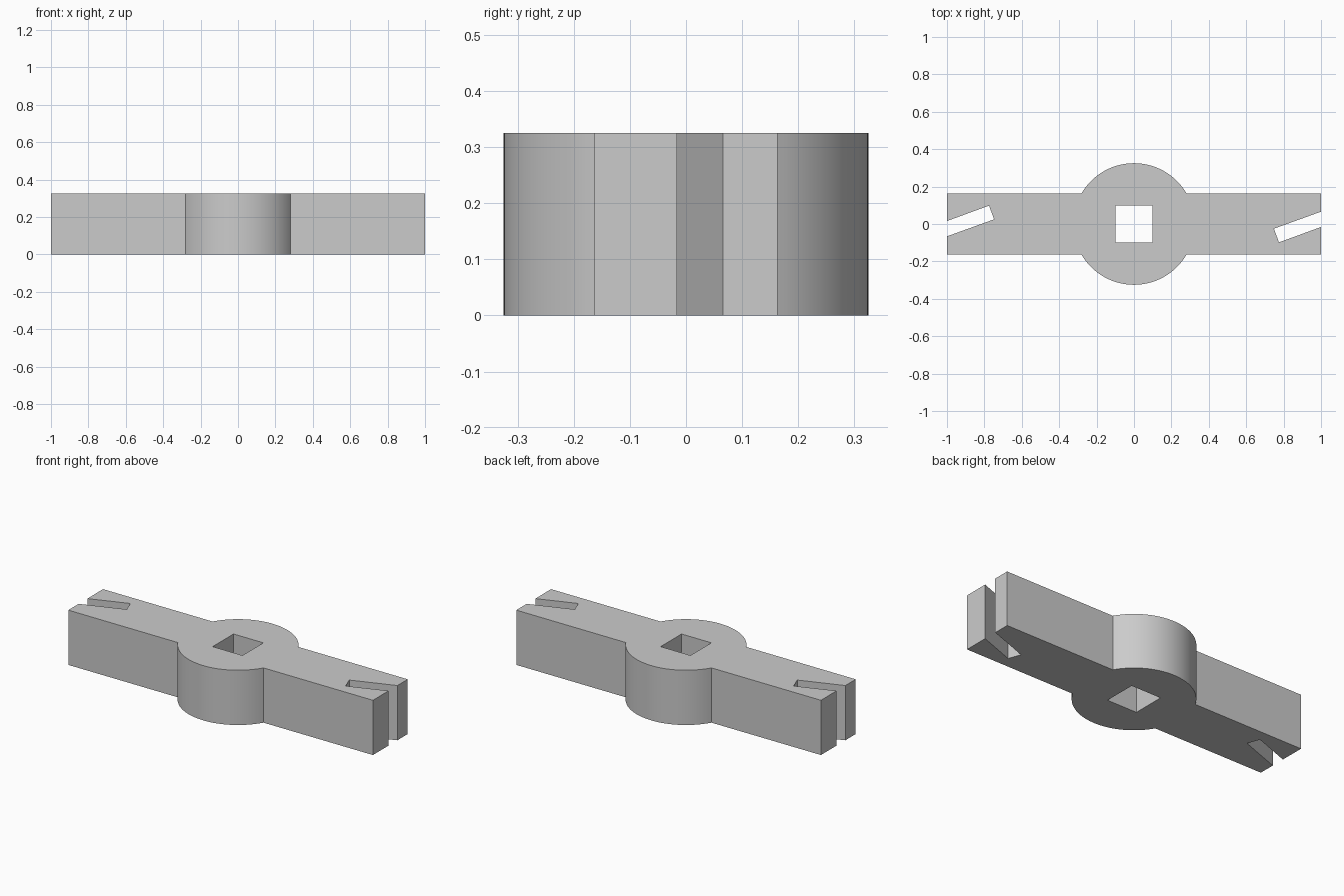
import bpy, bmesh, math
from mathutils import Vector

if "Cube" in bpy.data.objects:
    bpy.data.objects.remove(bpy.data.objects["Cube"], do_unlink=True)

HEIGHT = 0.325
RADIUS = 0.325      # central hub
HALF_WIDTH = 0.163  # arms
HOLE = 0.098        # half side of the square socket
ARC_STEPS = 40

grey = bpy.data.materials.new("plain grey")
grey.use_nodes = True
colour = (0.6, 0.6, 0.6, 1)
grey.diffuse_color = colour
grey.node_tree.nodes["Principled BSDF"].inputs["Base Color"].default_value = colour

# Half outline: front arc of the hub, then the right arm with its slanted slot
meet = math.asin(HALF_WIDTH / RADIUS)
start, end = -math.pi + meet, -meet
half = []
for i in range(ARC_STEPS + 1):
    a = start + (end - start) * i / ARC_STEPS
    half.append((RADIUS * math.cos(a), RADIUS * math.sin(a)))
half += [(1, -HALF_WIDTH), (1, -0.016), (0.775, -0.098),
         (0.748, -0.025), (1, 0.066), (1, HALF_WIDTH)]

# The other half is the same outline turned by 180 degrees
outline = half + [(-x, -y) for x, y in half]
socket = [(-HOLE, -HOLE), (HOLE, -HOLE), (HOLE, HOLE), (-HOLE, HOLE)]

bm = bmesh.new()


def add_loop(points):
    verts = [bm.verts.new((x, y, 0)) for x, y in points]
    return [bm.edges.new((v, verts[i - 1])) for i, v in enumerate(verts)]


# Fill the outline around the socket and extrude it to full height
edges = add_loop(outline) + add_loop(socket)
bmesh.ops.triangle_fill(bm, edges=edges, use_beauty=True, normal=(0, 0, 1))
result = bmesh.ops.extrude_face_region(bm, geom=bm.faces[:], use_keep_orig=True)
top = [g for g in result["geom"] if isinstance(g, bmesh.types.BMVert)]
bmesh.ops.translate(bm, verts=top, vec=Vector((0, 0, HEIGHT)))
bmesh.ops.recalc_face_normals(bm, faces=bm.faces[:])

mesh = bpy.data.meshes.new("slotted_handle")
bm.to_mesh(mesh)
bm.free()
mesh.materials.append(grey)
handle = bpy.data.objects.new("slotted_handle", mesh)
bpy.context.collection.objects.link(handle)

# Smooth hub wall, crisp edges elsewhere
bpy.ops.object.select_all(action="DESELECT")
handle.select_set(True)
bpy.context.view_layer.objects.active = handle
bpy.ops.object.shade_smooth_by_angle(angle=math.radians(25))
